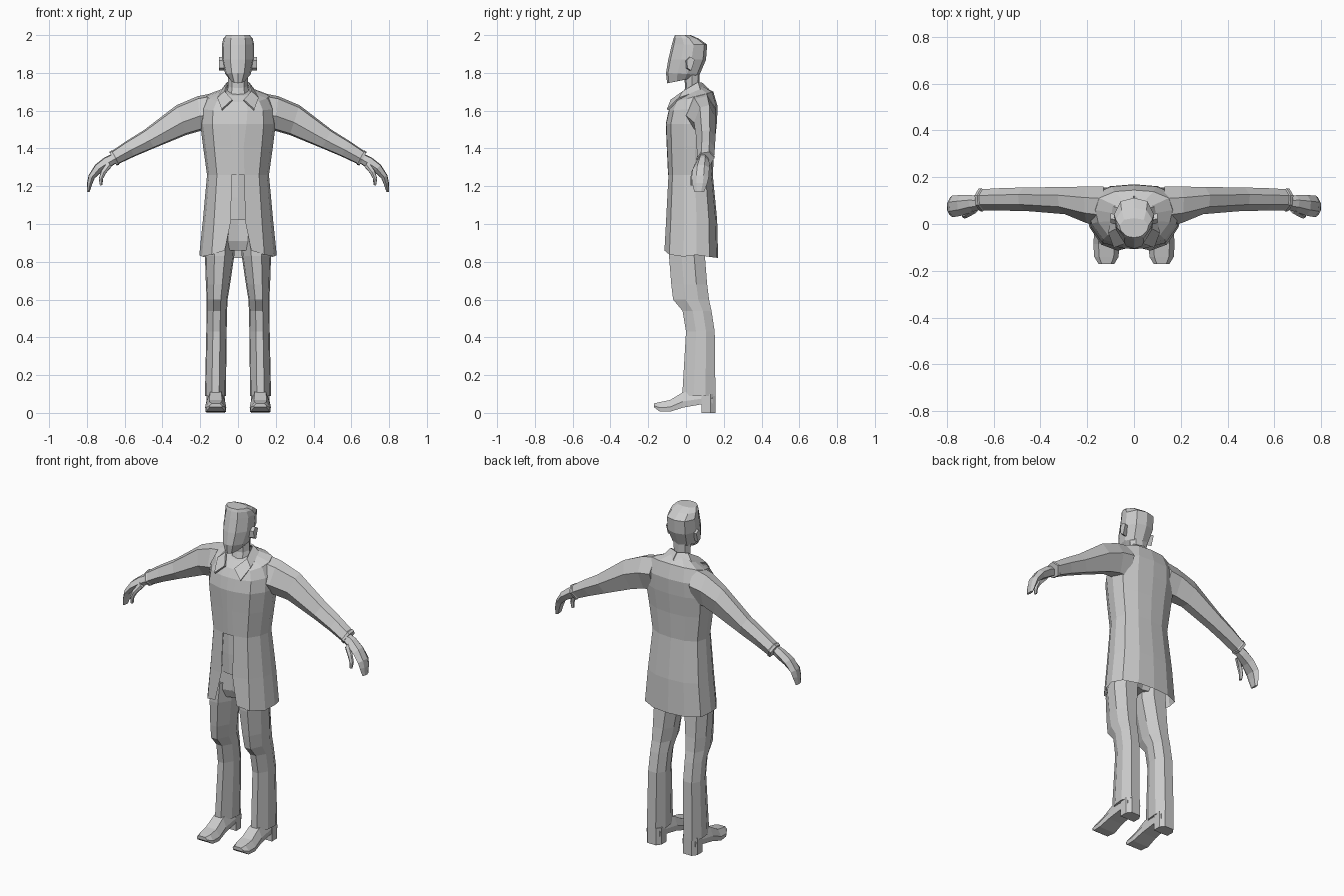
import bpy, bmesh, math

GREY = bpy.data.materials.new("plain grey")
GREY.diffuse_color = (0.6, 0.6, 0.6, 1)


def finish(name, bm):
    bmesh.ops.recalc_face_normals(bm, faces=bm.faces[:])
    me = bpy.data.meshes.new(name)
    bm.to_mesh(me)
    bm.free()
    me.materials.append(GREY)
    ob = bpy.data.objects.new(name, me)
    bpy.context.collection.objects.link(ob)
    return ob


def loft(name, rings, caps=(True, True), skip=lambda r, i: False, closed=True):
    """Skin a stack of equal point rings."""
    bm = bmesh.new()
    vs = [[bm.verts.new(p) for p in ring] for ring in rings]
    n = len(vs[0])
    for r in range(len(vs) - 1):
        for i in range(n if closed else n - 1):
            if not skip(r, i):
                j = (i + 1) % n
                bm.faces.new((vs[r][i], vs[r][j], vs[r + 1][j], vs[r + 1][i]))
    if caps[0]:
        bm.faces.new(vs[0])
    if caps[1]:
        bm.faces.new(vs[-1])
    for v in [v for v in bm.verts if not v.link_faces]:
        bm.verts.remove(v)
    return finish(name, bm)


def body_ring(profile, w, yf, yb, zf, zb, opening=None):
    """Symmetric ring from a half profile of (width, depth) fractions."""
    half = [(f * w, yf + t * (yb - yf), zf + t * (zb - zf)) for f, t in profile]
    if opening:
        half[1] = (opening, half[1][1], half[1][2])
    return half + [(-x, y, z) for x, y, z in half[-2:0:-1]]


def limb_ring(s, x, y, z, tilt, hy, hh):
    """Six-sided cross-section of an arm, tilted in the xz plane."""
    t = math.radians(tilt)
    hexagon = [(-1, -.15), (-.45, .85), (.4, 1), (1, .15), (.5, -1), (-.5, -.9)]
    return [(s * (x + h * hh * math.sin(t)), y + d * hy, z + h * hh * math.cos(t))
            for d, h in hexagon]


# Coat: closed torso above, skirt open at the front below
COAT = [(0, 0), (.3, .01), (.68, .1), (.93, .36), (1, .6), (.9, .84), (.5, .97), (0, 1)]
coat_levels = [
    (.205, -.117, .17, .86, .82, .07), (.186, -.108, .165, 1.02, 1.02, .037),
    (.164, -.095, .142, 1.26, 1.26, .034), (.185, -.102, .15, 1.41, 1.41, .03),
    (.2, -.107, .163, 1.53, 1.53, .045), (.194, -.092, .168, 1.6, 1.62, .05),
    (.165, -.068, .145, 1.645, 1.7, .045), (.07, -.03, .09, 1.68, 1.73, .03)]
coat = loft("coat", [body_ring(COAT, *l) for l in coat_levels], caps=(False, True),
            skip=lambda r, i: r < 2 and i in (0, 13))
# Dipping corner of each skirt panel
for v in coat.data.vertices:
    if v.co.z < .9 and .1 < abs(v.co.x) and v.co.y < .04:
        v.co.z -= .018

# Shirt front showing in the coat opening
SHIRT = [(0, 0), (1, .1), (1, .9), (0, 1)]
loft("shirt_front", [body_ring(SHIRT, *l) for l in (
    (.05, -.085, .02, 1.02, 1.02), (.05, -.088, .02, 1.14, 1.14),
    (.04, -.088, .02, 1.28, 1.28))])

# Trouser seat under the coat
SEAT = [(0, .12), (.55, 0), (.95, .3), (1, .6), (.6, 1), (0, .9)]
loft("trouser_seat", [body_ring(SEAT, *l) for l in (
    (.08, -.05, .08, .86, .86), (.16, -.08, .11, .91, .91),
    (.15, -.08, .12, 1.05, 1.05))])

# Neck and head
NECK = [(0, 0), (.6, .1), (1, .5), (.7, .9), (0, 1)]
loft("neck", [body_ring(NECK, *l) for l in (
    (.065, -.03, .085, 1.64, 1.68), (.052, -.005, .07, 1.72, 1.74),
    (.055, -.01, .072, 1.81, 1.81))])
HEAD = [(0, 0), (.48, .06), (.9, .34), (1, .62), (.68, .92), (0, 1)]
loft("head", [body_ring(HEAD, *l) for l in (
    (.04, -.1, .05, 1.745, 1.775), (.068, -.106, .072, 1.8, 1.79),
    (.085, -.094, .106, 1.87, 1.87), (.085, -.075, .112, 1.95, 1.95),
    (.078, -.065, .07, 1.985, 1.98), (.062, -.058, .025, 2, 2))])

LEG = [(-.35, -1), (.35, -1), (.9, -.3), (1, .4), (.55, 1), (-.5, 1), (-1, .4), (-.9, -.3)]
leg_levels = [  # x inner, x outer, y front, y back, z
    (.01, .165, -.085, .11, .95), (.02, .175, -.09, .1, .83), (.042, .17, -.078, .112, .68),
    (.055, .166, -.068, .122, .6), (.058, .166, -.018, .135, .54),
    (.06, .168, 0, .152, .43), (.064, .175, -.02, .156, .09)]
SHOE = [(-.6, 1), (.6, 1), (1, .4), (.95, 0), (-.95, 0), (-1, .4)]
shoe_levels = [  # y, half width, sole z, top z
    (.14, .045, .05, .11), (.08, .047, .045, .12), (-.015, .05, .028, .11),
    (-.085, .056, .006, .068), (-.14, .052, .008, .057), (-.17, .034, .03, .05)]
arm_levels = [  # x, y, z, tilt, half depth, half height
    (.13, .075, 1.595, 0, .085, .098), (.205, .082, 1.585, 5, .078, .092),
    (.3, .1, 1.55, 18, .058, .083), (.47, .106, 1.45, 28, .05, .055),
    (.57, .105, 1.398, 28, .048, .046), (.645, .103, 1.355, 28, .046, .039),
    (.65, .103, 1.352, 28, .05, .043), (.662, .103, 1.345, 28, .048, .041)]
hand_levels = [
    (.645, .09, 1.352, 28, .026, .026), (.69, .088, 1.328, 35, .035, .03),
    (.738, .08, 1.295, 45, .044, .026), (.775, .075, 1.25, 65, .046, .018),
    (.785, .073, 1.215, 80, .04, .014), (.793, .07, 1.17, 85, .026, .007)]
thumb_levels = [
    (.68, .062, 1.318, 40, .016, .018), (.712, .042, 1.275, 60, .014, .014),
    (.726, .036, 1.24, 85, .013, .011), (.724, .034, 1.205, 100, .009, .007)]

for s, side in ((-1, "left"), (1, "right")):
    # Trouser leg
    loft(side + "_trouser_leg", [
        [(s * ((a + b) / 2 + u * (b - a) / 2), (f + k) / 2 + v * (k - f) / 2, z) for u, v in LEG]
        for a, b, f, k, z in leg_levels])
    # Shoe and heel block
    loft(side + "_shoe", [[(s * (.118 + u * w), y, z0 + v * (z1 - z0)) for u, v in SHOE]
                          for y, w, z0, z1 in shoe_levels])
    loft(side + "_heel", [[(s * (.118 + u * .048), y, z) for u, y in
                           ((-1, .083), (1, .083), (1, .13), (.6, .156), (-.6, .156), (-1, .13))]
                          for z in (0, .1)])
    # Sleeve, hand and thumb
    for part, levels in (("sleeve", arm_levels), ("hand", hand_levels), ("thumb", thumb_levels)):
        loft(f"{side}_{part}", [limb_ring(s, *l) for l in levels])
    # Ear
    loft(side + "_ear", [[(s * x, y + lean, z) for y, z in
                          ((0, 1.825), (-.004, 1.865), (.015, 1.885), (.038, 1.87), (.02, 1.812))]
                         for x, lean in ((.072, 0), (.1, .008))])
    # Folded collar and lapel
    collar = loft(side + "_collar", [
        [(0, .082, 1.745), (s * .055, .062, 1.748), (s * .068, -.015, 1.7),
         (s * .03, -.078, 1.655)],
        [(0, .118, 1.712), (s * .088, .075, 1.705), (s * .108, -.035, 1.665),
         (s * .085, -.098, 1.605)]], caps=(False, False), closed=False)
    mod = collar.modifiers.new("thickness", 'SOLIDIFY')
    mod.thickness = .01
    mod.offset = 0
